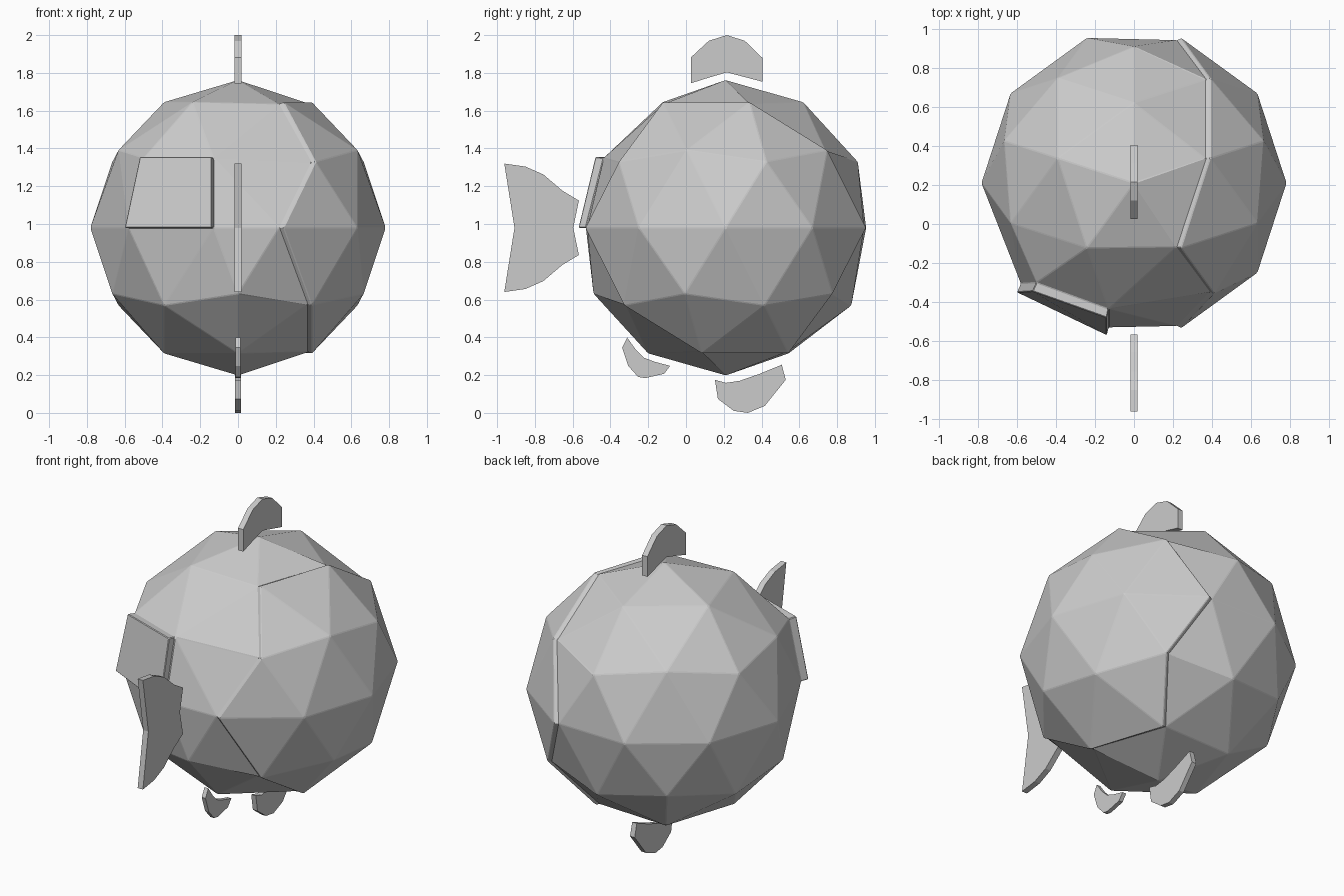
import bpy, bmesh
from mathutils import Vector, Matrix

if "Cube" in bpy.data.objects:
    bpy.data.objects.remove(bpy.data.objects["Cube"])

CENTER = Vector((0, 0.21, 0.98))
RADIUS = 0.782


def add_object(name, mesh):
    obj = bpy.data.objects.new(name, mesh)
    bpy.context.collection.objects.link(obj)
    return obj


# Faceted ball body
bm = bmesh.new()
bmesh.ops.create_icosphere(
    bm, subdivisions=2, radius=RADIUS,
    matrix=Matrix.Translation(CENTER) @ Matrix.Rotation(1.5707963, 4, 'Z'))


def nearest(p):
    return min(bm.verts, key=lambda v: (v.co - Vector(p)).length)


# Square eye panel: shift four corners, merge the two triangles, push outwards
corners = [
    ((-0.41, -0.355, 1.33), (-0.50, -0.30, 1.35), (-0.52, -0.345, 1.355)),
    ((-0.63, -0.25, 0.98), (-0.58, -0.305, 0.98), (-0.60, -0.35, 0.98)),
    ((-0.24, -0.53, 0.98), (-0.13, -0.53, 0.98), (-0.14, -0.57, 0.98)),
    ((0, -0.453, 1.39), (-0.13, -0.435, 1.35), (-0.14, -0.48, 1.355)),
]
quad = [nearest(c[0]) for c in corners]
for v, c in zip(quad, corners):
    v.co = c[1]
pair = [f for f in bm.faces if all(v in quad for v in f.verts)]
bmesh.ops.delete(bm, geom=pair, context='FACES')
diagonal = bm.edges.get((quad[0], quad[2]))
if diagonal and not diagonal.link_faces:
    bm.edges.remove(diagonal)
outer = [bm.verts.new(c[2]) for c in corners]
bm.faces.new(outer)
for i in range(4):
    j = (i + 1) % 4
    bm.faces.new((quad[i], quad[j], outer[j], outer[i]))

# Stepped seam around the right-hand side cap
cap = [f for f in bm.faces if any(v.co.x > 0.5 for v in f.verts)]
ring = {v for f in cap for v in f.verts if any(g not in cap for g in v.link_faces)}
bmesh.ops.extrude_face_region(bm, geom=cap)
for v in ring:
    v.co.x -= 0.024
    for k in (1, 2):
        v.co[k] = CENTER[k] + (v.co[k] - CENTER[k]) * 0.985
bmesh.ops.recalc_face_normals(bm, faces=bm.faces)
mesh = bpy.data.meshes.new("body")
bm.to_mesh(mesh)
bm.free()
body = add_object("body", mesh)
bevel = body.modifiers.new("crease", 'BEVEL')
bevel.width = 0.004
bevel.segments = 1
bevel.limit_method = 'ANGLE'
bevel.angle_limit = 0.12


def fin(name, thickness, *rows):
    """Flat fin in the y-z plane made from rows of (y, z) points."""
    n = len(rows[0])
    verts = [(0, y, z) for row in rows for y, z in row]
    faces = [(r * n + i, r * n + i + 1, (r + 1) * n + i + 1, (r + 1) * n + i)
             for r in range(len(rows) - 1) for i in range(n - 1)]
    mesh = bpy.data.meshes.new(name)
    mesh.from_pydata(verts, [], faces)
    obj = add_object(name, mesh)
    solid = obj.modifiers.new("thickness", 'SOLIDIFY')
    solid.thickness = thickness
    solid.offset = 0


# Fins floating around the body
fin("top_fin", 0.036,
    [(0.026, 1.882), (0.121, 1.97), (0.216, 2.0), (0.311, 1.97), (0.406, 1.878)],
    [(0.026, 1.745), (0.121, 1.775), (0.216, 1.803), (0.311, 1.778), (0.406, 1.753)])
tail_top = [(-0.962, 1.32), (-0.85, 1.304), (-0.755, 1.262), (-0.655, 1.177), (-0.567, 1.124)]
fin("front_fin", 0.036, tail_top,
    [(-0.908, 0.98), (-0.84, 0.98), (-0.755, 0.98), (-0.67, 0.98), (-0.597, 0.98)],
    [(y, 1.96 - z) for y, z in tail_top])
fin("small_lower_fin", 0.026,
    [(-0.311, 0.398), (-0.269, 0.339), (-0.222, 0.292), (-0.164, 0.27), (-0.084, 0.249)],
    [(-0.338, 0.345), (-0.306, 0.249), (-0.253, 0.19), (-0.216, 0.184), (-0.116, 0.207)])
fin("rear_lower_fin", 0.032,
    [(0.153, 0.175), (0.211, 0.159), (0.285, 0.17), (0.39, 0.207), (0.507, 0.255)],
    [(0.169, 0.074), (0.253, 0.011), (0.327, 0.0), (0.417, 0.037), (0.528, 0.175)])
